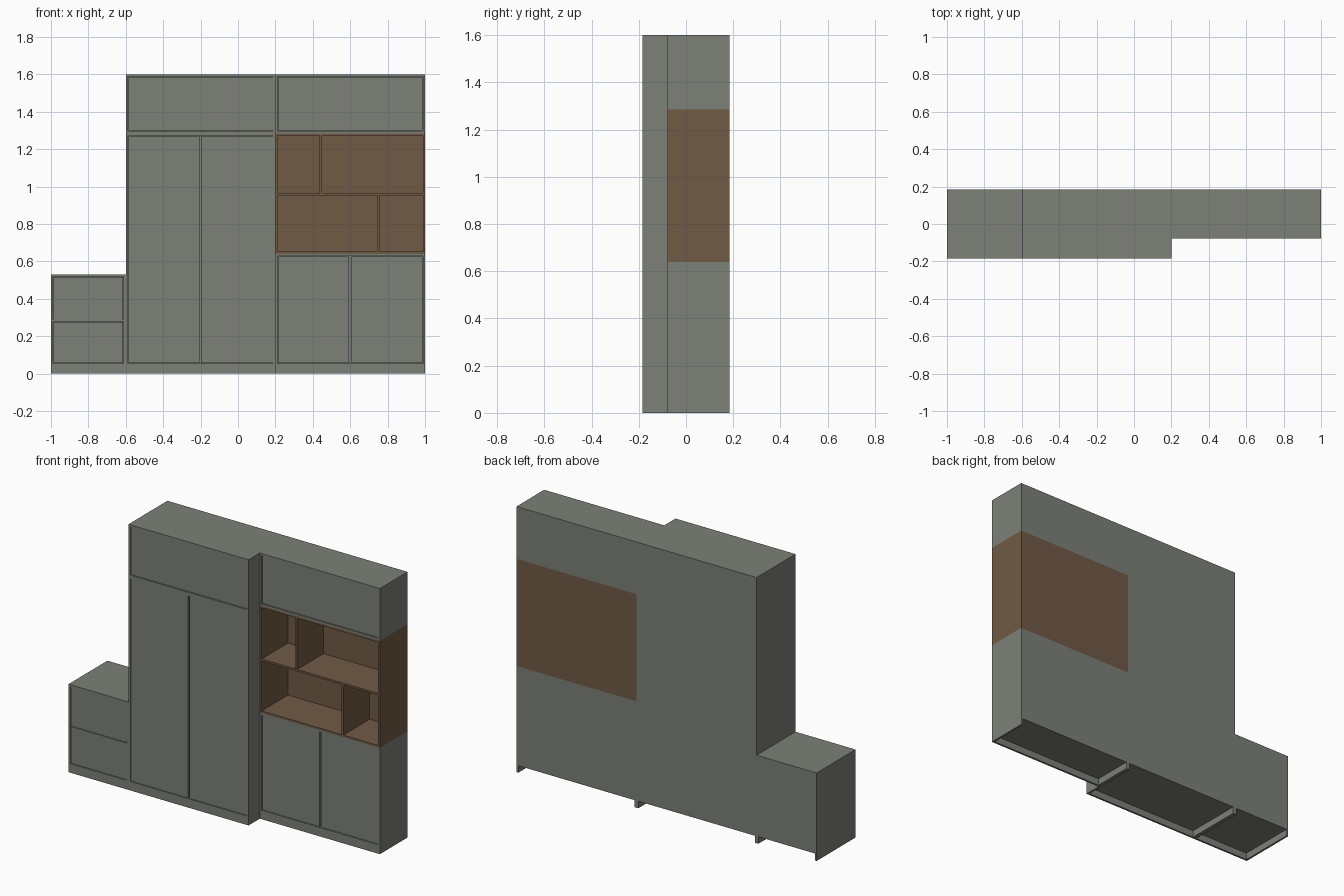
import bpy

if "Cube" in bpy.data.objects:
    bpy.data.objects.remove(bpy.data.objects["Cube"])

T = 0.012        # board thickness
BACK = 0.185     # rear plane
DEEP = -0.185    # front plane of the deep units
SHALLOW = -0.078  # front plane of the shallow units
PLINTH = 0.042


def material(name, rgb):
    m = bpy.data.materials.new(name)
    m.diffuse_color = (*rgb, 1)
    m.use_nodes = True
    m.node_tree.nodes["Principled BSDF"].inputs["Base Color"].default_value = m.diffuse_color
    return m


GREY = material("grey_green_lacquer", (0.205, 0.215, 0.188))
WOOD = material("brown_wood", (0.165, 0.103, 0.061))


def box(name, x0, x1, y0, y1, z0, z1, mat=GREY):
    bpy.ops.mesh.primitive_cube_add(
        size=1, location=((x0 + x1) / 2, (y0 + y1) / 2, (z0 + z1) / 2))
    o = bpy.context.object
    o.name = name
    o.scale = (x1 - x0, y1 - y0, z1 - z0)
    bpy.ops.object.transform_apply(location=False, rotation=False, scale=True)
    o.data.materials.append(mat)
    return o


def carcass(name, x0, x1, yf, z0, z1, mat=GREY, floor=False):
    """Open-fronted box; floor units stand on their sides and a front plinth."""
    zb = z0 + PLINTH if floor else z0
    box(name + "_left_side", x0, x0 + T, yf, BACK, z0, z1, mat)
    box(name + "_right_side", x1 - T, x1, yf, BACK, z0, z1, mat)
    a, b = x0 + T, x1 - T
    box(name + "_bottom", a, b, yf, BACK, zb, zb + T, mat)
    box(name + "_top", a, b, yf, BACK, z1 - T, z1, mat)
    box(name + "_back", a, b, BACK - T, BACK, zb + T, z1 - T, mat)
    if floor:
        box(name + "_plinth", a, b, yf, yf + T, z0, zb, mat)


def front(name, x0, x1, yf, z0, z1):
    """Door or drawer front, set slightly back inside its frame."""
    box(name, x0, x1, yf + 0.004, yf + 0.02, z0, z1)


# Low drawer unit on the left
carcass("drawer_unit", -1.0, -0.6, DEEP, 0, 0.53, floor=True)
front("lower_drawer", -0.986, -0.615, DEEP, 0.056, 0.277)
front("upper_drawer", -0.986, -0.615, DEEP, 0.290, 0.516)
box("drawer_rail", -0.988, -0.612, DEEP + 0.008, BACK - T, 0.278, 0.289)

# Tall wardrobe with a flap cupboard above
carcass("wardrobe", -0.6, 0.2, DEEP, 0, 1.285, floor=True)
front("wardrobe_left_door", -0.586, -0.206, DEEP, 0.056, 1.271)
front("wardrobe_right_door", -0.198, 0.186, DEEP, 0.056, 1.271)
carcass("wardrobe_top_unit", -0.6, 0.2, DEEP, 1.285, 1.6)
front("wardrobe_flap", -0.586, 0.186, DEEP, 1.300, 1.586)

# Shallow base cupboard on the right
carcass("base_unit", 0.2, 1.0, SHALLOW, 0, 0.64, floor=True)
front("base_left_door", 0.214, 0.594, SHALLOW, 0.056, 0.626)
front("base_right_door", 0.606, 0.986, SHALLOW, 0.056, 0.626)

# Shallow flap cupboard top right
carcass("right_top_unit", 0.2, 1.0, SHALLOW, 1.285, 1.6)
front("right_flap", 0.214, 0.986, SHALLOW, 1.300, 1.586)

# Open wooden shelf niche
carcass("shelf_niche", 0.2, 1.0, SHALLOW, 0.64, 1.285, WOOD)
inner = BACK - T
box("niche_shelf", 0.2 + T, 1.0 - T, SHALLOW, inner, 0.953, 0.965, WOOD)
box("niche_upper_divider", 0.437, 0.449, SHALLOW, inner, 0.965, 1.285 - T, WOOD)
box("niche_lower_divider", 0.744, 0.756, SHALLOW, inner, 0.64 + T, 0.953, WOOD)
